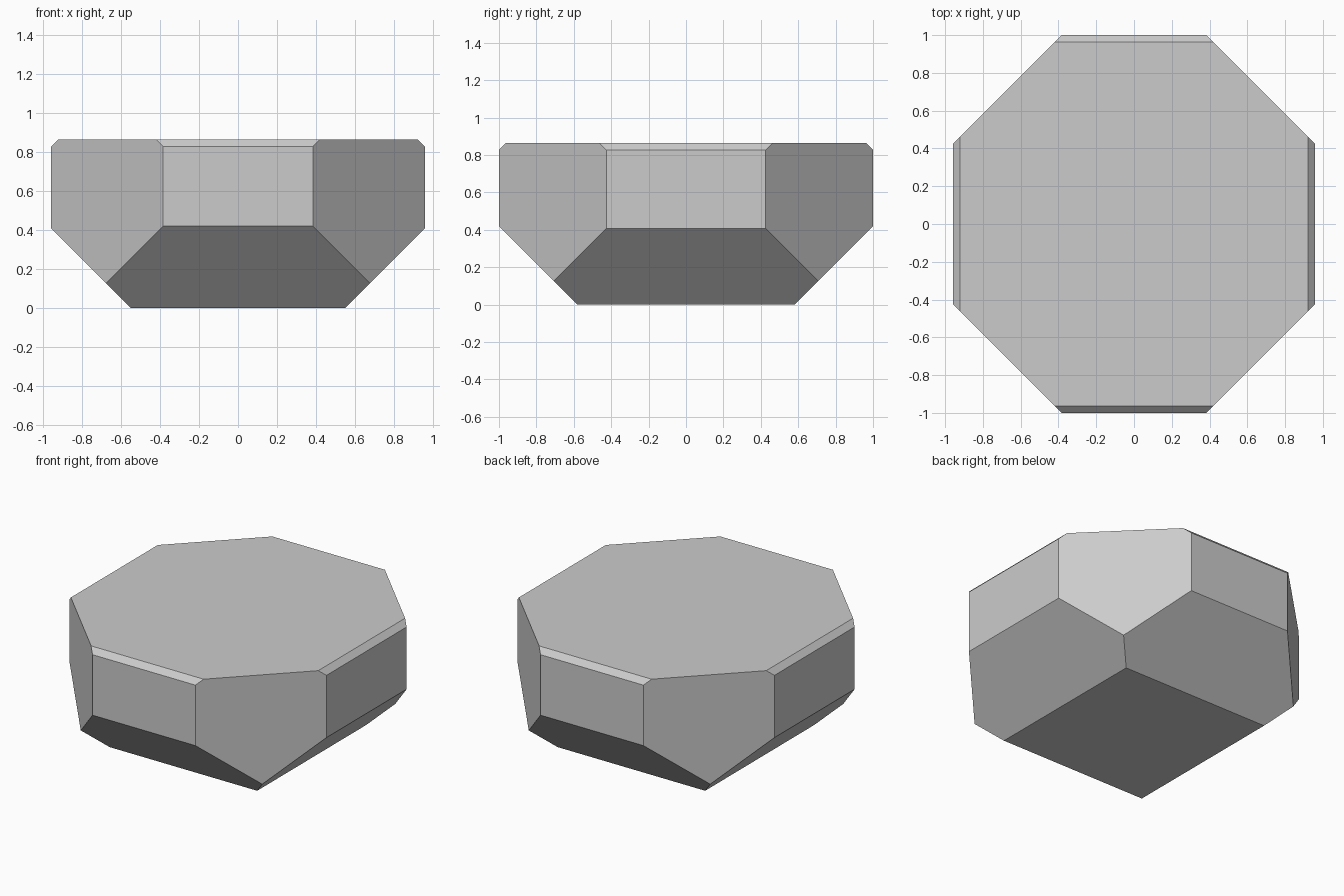
import bpy, bmesh
from mathutils import Vector

if "Cube" in bpy.data.objects:
    bpy.data.objects.remove(bpy.data.objects["Cube"])

HX, HY, H = 0.957, 1.0, 0.863   # half width, half depth, height

# Base block standing on the ground
bm = bmesh.new()
bmesh.ops.create_cube(bm, size=1)
bmesh.ops.scale(bm, vec=(2 * HX, 2 * HY, H), verts=bm.verts)
bmesh.ops.translate(bm, vec=(0, 0, H / 2), verts=bm.verts)


def slice_off(point, normal):
    """Cut the block with a plane, drop the outer side and cap the hole."""
    cut = bmesh.ops.bisect_plane(
        bm, geom=bm.verts[:] + bm.edges[:] + bm.faces[:], dist=1e-5,
        plane_co=Vector(point), plane_no=Vector(normal).normalized(),
        clear_outer=True)
    edges = [e for e in cut["geom_cut"] if isinstance(e, bmesh.types.BMEdge)]
    bmesh.ops.edgeloop_fill(bm, edges=edges)


for s in (-1, 1):
    # Broad corner cuts that make the plan octagonal
    for t in (-1, 1):
        slice_off((s * HX, t * 0.426, 0), (s, t, 0))
    # Deep undercuts below each side
    slice_off((s * 0.549, 0, 0), (s, 0, -1))
    slice_off((0, s * 0.58, 0), (0, s, -1))
    # Narrow chamfers along the top edges
    slice_off((s * (HX - 0.036), 0, H), (s, 0, 1))
    slice_off((0, s * (HY - 0.036), H), (0, s, 1))

bmesh.ops.recalc_face_normals(bm, faces=bm.faces)
mesh = bpy.data.meshes.new("faceted_stone")
bm.to_mesh(mesh)
bm.free()
stone = bpy.data.objects.new("faceted_stone", mesh)
bpy.context.collection.objects.link(stone)
